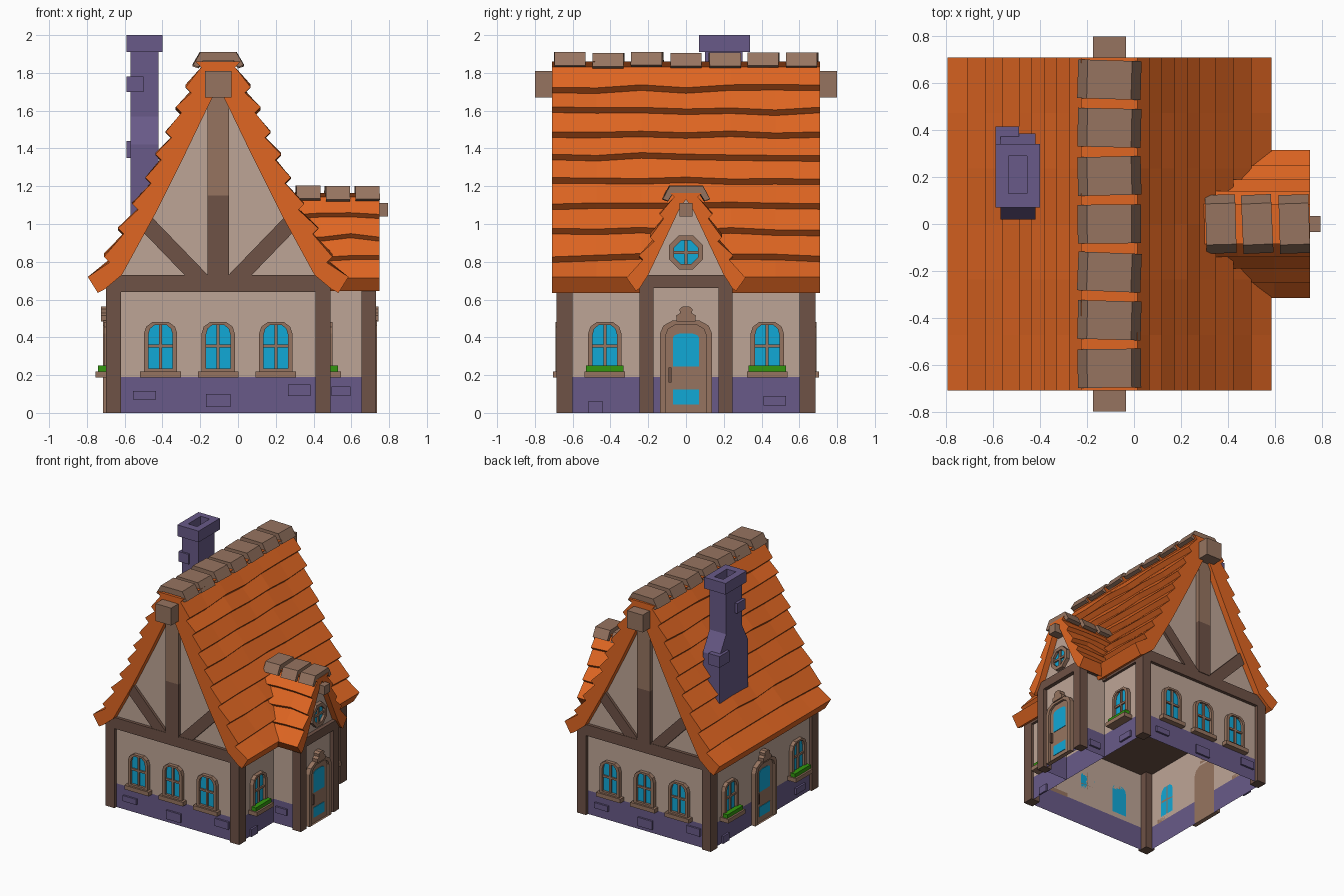
import bpy, bmesh, random
from math import radians, cos, sin, pi
from mathutils import Matrix

random.seed(4)
cube = bpy.data.objects.get("Cube")
if cube:
    bpy.data.objects.remove(cube, do_unlink=True)


def material(name, r, g, b):
    lin = [(c / 255 / 12.92) if c < 11 else ((c / 255 + 0.055) / 1.055) ** 2.4 for c in (r, g, b)] + [1]
    m = bpy.data.materials.new(name)
    m.use_nodes = True
    m.diffuse_color = lin
    m.node_tree.nodes["Principled BSDF"].inputs["Base Color"].default_value = lin
    return m


ROOF = material("roof_orange", 224, 102, 34)
WALL = material("plaster_beige", 190, 165, 150)
LIGHT = material("light_wood", 150, 116, 96)
DARK = material("dark_wood", 110, 82, 70)
STONE = material("purple_stone", 104, 90, 136)
GLASS = material("window_blue", 17, 168, 214)
GREEN = material("plant_green", 50, 150, 15)


def place(x, y, angle=0):
    return Matrix.Translation((x, y, 0)) @ Matrix.Rotation(radians(angle), 4, 'Z')


# Wall planes: local x runs along the wall, local -y points outward
CX = -0.105
FRONT, BACK = place(CX, -0.66), place(CX, 0.66, 180)
RIGHT, LEFT, PORCH = place(0.47, 0, 90), place(-0.68, 0, -90), place(0.70, 0, 90)


def finish(name, bm, mat, M):
    bm.transform(M)
    bmesh.ops.recalc_face_normals(bm, faces=bm.faces)
    me = bpy.data.meshes.new(name)
    bm.to_mesh(me)
    bm.free()
    me.materials.append(mat)
    ob = bpy.data.objects.new(name, me)
    bpy.context.collection.objects.link(ob)
    return ob


def loft(name, loops, mat, M, caps=True):
    """Skin a list of equal closed loops of 3D points."""
    bm = bmesh.new()
    rings = [[bm.verts.new(p) for p in loop] for loop in loops]
    n = len(rings[0])
    for a, b in zip(rings, rings[1:]):
        for i in range(n):
            j = (i + 1) % n
            bm.faces.new((a[i], a[j], b[j], b[i]))
    if caps:
        bm.faces.new(rings[0])
        bm.faces.new(rings[-1])
    return finish(name, bm, mat, M)


def prism(name, pts, w0, w1, mat, M=FRONT):
    return loft(name, [[(u, -w, z) for u, z in pts] for w in (w0, w1)], mat, M)


def rect(u0, u1, z0, z1):
    return [(u0, z0), (u1, z0), (u1, z1), (u0, z1)]


def box(name, x, y, z, mat):
    return prism(name, rect(*x, *z), -y[0], -y[1], mat, Matrix())


def ring(name, outer, inner, w, mat, M):
    """Frame with a hole, standing out from the wall by w."""
    steps = [(outer, 0), (outer, w), (inner, w), (inner, 0)]
    return loft(name, [[(u, -d, z) for u, z in pts] for pts, d in steps], mat, M, False)


def tube(name, x, y, z, mat):
    return loft(name, [[(x[0], y[0], h), (x[1], y[0], h), (x[1], y[1], h), (x[0], y[1], h)] for h in z],
                mat, Matrix(), False)


def arch(c, w, z0, z1, rise):
    right = [(w, z0), (w, z1 - rise), (w * 0.87, z1 - rise * 0.4), (w * 0.5, z1)]
    return [(c + u, z) for u, z in right] + [(c - u, z) for u, z in reversed(right)]


def mirrored(pts):
    """Close a right-hand profile with its mirror image."""
    return pts + [(-u, z) for u, z in reversed(pts) if u > 0]


def roof(name, tips, eave, inner, w0, w1, cuts, step, M):
    """Stepped roof shell; the shingle rows waver a little along its length."""
    loops = []
    for k in range(cuts + 1):
        w = w0 + (w1 - w0) * k / cuts
        half = [eave, tips[0]]
        for d, z in tips[1:]:
            dz = random.uniform(-0.01, 0.01) if z < tips[-1][1] else 0
            half += [(d - step, z - step + dz), (d, z + dz)]
        outer = [(-u, z) for u, z in half] + half[::-1]
        under = inner + [(-u, z) for u, z in reversed(inner) if u > 0]
        loops.append([(u, -w, z) for u, z in outer + under])
    return loft(name, loops, ROOF, M)


def ridge_tiles(name, centres, length, half, z, M):
    prof = mirrored([(half, z - 0.07), (half * 0.7, z), (-half * 0.7, z)][:2])
    prof += [(-half * 0.78, z - 0.08), (-half * 0.6, z - 0.045), (half * 0.6, z - 0.045), (half * 0.78, z - 0.08)]
    for c in centres:
        tilt = Matrix.Translation((0, -c, random.uniform(-0.008, 0))) @ Matrix.Rotation(random.uniform(-0.05, 0.05), 4, 'Z')
        prism(name, prof, -length / 2, length / 2, LIGHT, M @ tilt)


def window(c, M, planter):
    ring("window_frame", arch(c, 0.088, 0.21, 0.48, 0.06), arch(c, 0.064, 0.235, 0.465, 0.05), 0.03, LIGHT, M)
    prism("window_glass", arch(c, 0.066, 0.23, 0.467, 0.05), 0, 0.01, GLASS, M)
    prism("window_bar_upright", rect(c - 0.008, c + 0.008, 0.23, 0.467), 0, 0.022, LIGHT, M)
    prism("window_bar_level", rect(c - 0.065, c + 0.065, 0.345, 0.361), 0, 0.022, LIGHT, M)
    reach = 0.075 if planter else 0.045
    prism("window_sill", rect(c - 0.108, c + 0.108, 0.187, 0.22), 0, reach, LIGHT, M)
    if planter:
        prism("window_plants", rect(c - 0.1, c + 0.1, 0.22, 0.25), 0.02, 0.06, GREEN, M)


def door(M):
    ring("door_frame", arch(0, 0.138, 0, 0.49, 0.07), arch(0, 0.108, 0, 0.468, 0.06), 0.035, LIGHT, M)
    prism("door_panel", arch(0, 0.11, 0, 0.47, 0.06), 0, 0.018, LIGHT, M)
    prism("door_upper_glass", arch(0, 0.068, 0.245, 0.42, 0.02), 0.018, 0.022, GLASS, M)
    prism("door_lower_glass", rect(-0.068, 0.068, 0.045, 0.125), 0.018, 0.022, GLASS, M)
    prism("door_handle", rect(-0.092, -0.078, 0.16, 0.24), 0.018, 0.035, DARK, M)
    crest = mirrored([(0.05, 0.485), (0.052, 0.515), (0.032, 0.528), (0.034, 0.55), (0.018, 0.563)])
    prism("door_crest", crest, 0, 0.045, LIGHT, M)


# Walls, open underneath
for name, z, mat in (("stone_base", (0, 0.19), STONE), ("plaster_wall", (0.19, 0.66), WALL)):
    tube(name, (-0.68, 0.47), (-0.66, 0.66), z, mat)
    tube("porch_" + name, (0.47, 0.70), (-0.22, 0.22), z, mat)

# Corner posts and ceiling beams
for s in (-1, 1):
    y = sorted((s * 0.60, s * 0.685))
    for x in ((-0.70, -0.62), (0.41, 0.49)):
        box("corner_post", x, y, (0, 0.65), DARK)
    box("porch_post", (0.655, 0.73), sorted((s * 0.172, s * 0.245)), (0, 0.67), DARK)
box("ceiling_beams", (-0.70, 0.49), (-0.685, 0.685), (0.64, 0.73), DARK)
box("porch_beams", (0.45, 0.73), (-0.245, 0.245), (0.66, 0.73), DARK)

# Main roof and gables
inner = [(0.60, 0.655), (0.51, 0.73), (0.335, 1.05), (0.175, 1.37), (0.045, 1.64), (0, 1.73)]
tips = [(0.69, 0.72), (0.605, 0.835), (0.53, 0.975), (0.455, 1.11), (0.385, 1.245), (0.332, 1.37),
        (0.278, 1.49), (0.225, 1.61), (0.172, 1.73), (0.12, 1.86)]
roof("main_roof", tips, (0.637, 0.635), inner, -0.71, 0.71, 6, 0.03, place(CX, 0))
ridge_tiles("ridge_tile", [0.205 * i for i in range(-3, 4)], 0.165, 0.135, 1.912, place(CX, 0))
box("ridge_beam", (CX - 0.07, CX + 0.07), (-0.8, 0.8), (1.67, 1.81), LIGHT)
for M in (FRONT, BACK):
    prism("gable_wall", mirrored([(u + 0.02 if u else 0, z) for u, z in inner[1:]]), -0.02, 0, WALL, M)
    prism("gable_post_lower", rect(-0.057, 0.057, 0.72, 1.15), 0, 0.03, DARK, M)
    prism("gable_post_upper", rect(-0.057, 0.057, 1.15, 1.68), 0, 0.03, LIGHT, M)
    for s in (-1, 1):
        brace = [(0.055, 0.73), (0.178, 0.73), (0.41, 0.97), (0.35, 1.035)]
        prism("gable_brace", [(s * u, z) for u, z in brace], 0, 0.022, DARK, M)

# Porch roof and gable
p_inner = [(0.245, 0.66), (0.2, 0.73), (0.11, 0.92), (0.03, 1.09), (0, 1.13)]
p_tips = [(0.315, 0.715), (0.25, 0.825), (0.19, 0.94), (0.14, 1.055), (0.085, 1.165)]
AXIS = place(0, 0, 90)
roof("porch_roof", p_tips, (0.265, 0.645), p_inner, 0.29, 0.75, 3, 0.022, AXIS)
ridge_tiles("porch_ridge_tile", (0.37, 0.525, 0.683), 0.128, 0.125, 1.205, AXIS)
box("porch_ridge_beam", (0.6, 0.795), (-0.035, 0.035), (1.04, 1.11), LIGHT)
prism("porch_gable_wall", mirrored([(u + 0.015 if u else 0, z) for u, z in p_inner[1:]]), -0.02, 0, WALL, PORCH)


# Round porch window
def octagon(r):
    return [(r * cos(pi * (i + 0.5) / 4), 0.85 + r * sin(pi * (i + 0.5) / 4)) for i in range(8)]


ring("round_window_frame", octagon(0.097), octagon(0.068), 0.03, LIGHT, PORCH)
prism("round_window_glass", octagon(0.07), 0, 0.01, GLASS, PORCH)
prism("round_bar_upright", rect(-0.008, 0.008, 0.785, 0.915), 0, 0.022, LIGHT, PORCH)
prism("round_bar_level", rect(-0.065, 0.065, 0.842, 0.858), 0, 0.022, LIGHT, PORCH)

# Windows and doors
for M in (FRONT, BACK):
    for c in (-0.305, 0, 0.305):
        window(c, M, False)
for M in (RIGHT, LEFT):
    for c in (-0.43, 0.43):
        window(c, M, True)
door(PORCH)
door(LEFT)

# Loose stones in the base
gable_stones = [(-0.39, 0.093, 0.12, 0.045), (0, 0.065, 0.13, 0.07), (0.43, 0.12, 0.12, 0.06)]
side_stones = [(-0.48, 0.03, 0.08, 0.06), (0.47, 0.065, 0.12, 0.05)]
for M, stones in ((FRONT, gable_stones), (BACK, gable_stones), (RIGHT, side_stones), (LEFT, side_stones),
                  (place(0.545, -0.22), [(0, 0.115, 0.1, 0.05)]), (place(0.57, 0.22, 180), [(0, 0.07, 0.1, 0.05)])):
    for u, z, w, h in stones:
        prism("base_stone", rect(u - w / 2, u + w / 2, z - h / 2, z + h / 2), 0, 0.015, STONE, M)

# Chimney with shoulders, hollow cap and loose stones
stack = [(0.02, 0.95), (0.02, 1.42), (0.10, 1.57), (0.10, 1.92), (0.30, 1.92), (0.30, 1.57), (0.385, 1.42), (0.385, 0.95)]
prism("chimney_stack", stack, 0.42, 0.568, STONE, place(0, 0, -90) @ Matrix.Scale(-1, 4, (1, 0, 0)))
cap = [[(x, y, z) for x, y in rect(*b)] for b, z in (
    ((-0.455, -0.535, 0.13, 0.29), 1.91), ((-0.40, -0.59, 0.07, 0.34), 1.91),
    ((-0.40, -0.59, 0.07, 0.34), 2.0), ((-0.455, -0.535, 0.13, 0.29), 2.0), ((-0.455, -0.535, 0.13, 0.29), 1.925))]
loft("chimney_cap", cap, STONE, Matrix())
box("chimney_stone_upper", (-0.59, -0.50), (0.085, 0.19), (1.70, 1.78), STONE)
box("chimney_stone_lower", (-0.59, -0.49), (0.29, 0.415), (1.35, 1.44), STONE)
